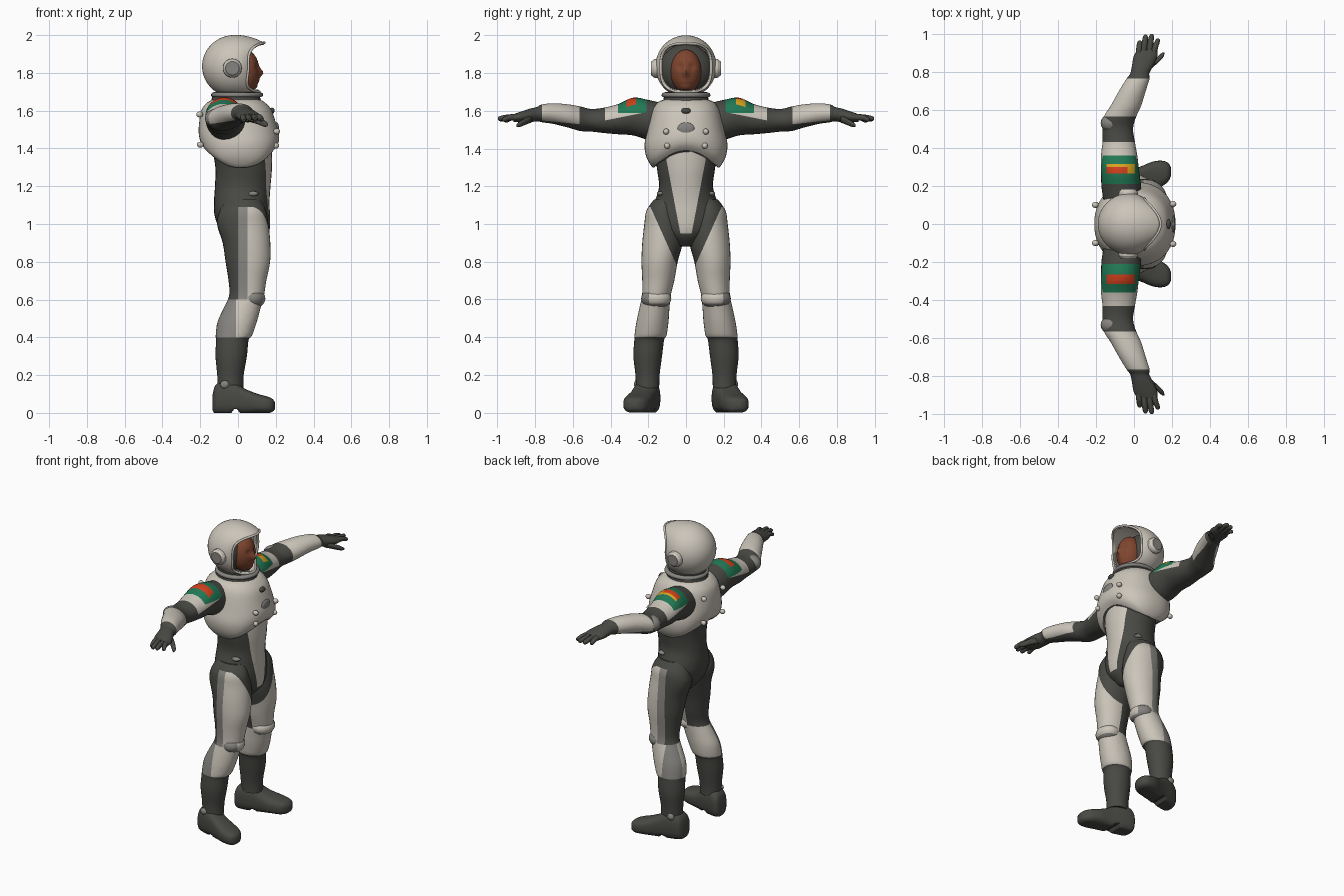
import bpy, bmesh, math
from mathutils import Vector

if "Cube" in bpy.data.objects:
    bpy.data.objects.remove(bpy.data.objects["Cube"])

COLOURS = [("warm_white", (0.60, 0.56, 0.49)), ("grey", (0.24, 0.23, 0.215)),
           ("charcoal", (0.065, 0.067, 0.058)), ("green", (0.015, 0.19, 0.09)),
           ("red", (0.62, 0.05, 0.012)), ("yellow", (0.70, 0.36, 0.015)),
           ("skin", (0.21, 0.06, 0.028))]
MATS = []
for n, c in COLOURS:
    m = bpy.data.materials.new(n)
    m.diffuse_color = (*c, 1)
    m.use_nodes = True
    m.node_tree.nodes["Principled BSDF"].inputs["Base Color"].default_value = m.diffuse_color
    MATS.append(m)
WHITE, GREY, DARK, GREEN, RED, YELLOW, SKIN = range(7)


def finish(name, bm, rule, side=1, cuts=()):
    """Cut clean colour borders, colour the faces, mirror in y if needed."""
    for p, n in cuts:
        bmesh.ops.bisect_plane(bm, geom=bm.verts[:] + bm.edges[:] + bm.faces[:],
                               dist=1e-5, plane_co=p, plane_no=n)
    bmesh.ops.recalc_face_normals(bm, faces=bm.faces)
    bm.normal_update()
    for f in bm.faces:
        f.smooth = True
        f.material_index = rule if isinstance(rule, int) else rule(f.calc_center_median(), f.normal)
    if side < 0:
        for v in bm.verts:
            v.co.y *= -1
        bmesh.ops.reverse_faces(bm, faces=bm.faces)
    me = bpy.data.meshes.new(name)
    bm.to_mesh(me)
    bm.free()
    for m in MATS:
        me.materials.append(m)
    me.set_sharp_from_angle(angle=math.radians(45))
    ob = bpy.data.objects.new(name, me)
    bpy.context.collection.objects.link(ob)
    return ob


def loft(name, stations, u, v, rule, side=1, cuts=(), sub=4, seg=32, power=2, warp=None):
    """Smooth tube through stations (x, y, z, ru, rv); sections lie in the u-v plane."""
    S = [Vector(s) for s in stations]
    rows = []
    for i in range(len(S) - 1):
        a, b, c, d = S[max(i - 1, 0)], S[i], S[i + 1], S[min(i + 2, len(S) - 1)]
        for k in range(sub):
            t = k / sub
            rows.append(b + (c - a) * (t / 2) + (a * 2 - b * 5 + c * 4 - d) * (t * t / 2)
                        + (b * 3 - a - c * 3 + d) * (t ** 3 / 2))
    rows.append(S[-1])
    u, v = Vector(u), Vector(v)
    bm = bmesh.new()
    rings = []
    for r in rows:
        ring = []
        for k in range(seg):
            a = 2 * math.pi * k / seg
            ca, sa = math.cos(a), math.sin(a)
            ca = math.copysign(abs(ca) ** (2 / power), ca)
            sa = math.copysign(abs(sa) ** (2 / power), sa)
            co = Vector(r[:3]) + u * (r[3] * ca) + v * (r[4] * sa)
            ring.append(bm.verts.new(warp(co) if warp else co))
        rings.append(ring)
    for p, q in zip(rings, rings[1:]):
        for k in range(seg):
            j = (k + 1) % seg
            bm.faces.new((p[k], p[j], q[j], q[k]))
    bm.faces.new(rings[0])
    bm.faces.new(rings[-1])
    return finish(name, bm, rule, side, cuts)


def blob(name, c, r, rule, side=1, seg=24, warp=None):
    bm = bmesh.new()
    bmesh.ops.create_uvsphere(bm, u_segments=seg, v_segments=seg // 2, radius=1)
    for v in bm.verts:
        v.co = Vector([c[i] + v.co[i] * r[i] for i in range(3)])
        if warp:
            v.co = warp(v.co)
    return finish(name, bm, rule, side)


X, Y, Z = (1, 0, 0), (0, 1, 0), (0, 0, 1)

# Torso with tapered white belly panel
def panel_w(z):
    return 0.03 + (z - 0.95) * 0.19

loft("torso", [(.02, 0, 1.42, .16, .17), (.03, 0, 1.3, .15, .155), (.025, 0, 1.2, .147, .143),
               (.02, 0, 1.12, .147, .165), (.022, 0, 1.05, .147, .185), (.034, 0, .98, .135, .16),
               (.045, 0, .93, .11, .1), (.045, 0, .88, .06, .05)], X, Y,
     lambda c, n: WHITE if c.x > .05 and abs(c.y) < panel_w(c.z) and c.z > .95 else DARK,
     cuts=[((0, .03, .95), (0, 1, -.19)), ((0, -.03, .95), (0, 1, .19)), ((0, 0, .95), Z)])

# Rigid chest shell, arched at the front and back of its lower edge
def arch(co):
    k = max(0, 1 - (co.y / .18) ** 2) * (.095 if co.x > 0 else .08)
    co.z += k * max(0, (1.55 - co.z) / .25) ** 1.3
    return co

loft("chest_shell", [(-.01, 0, 1.66, .12, .115), (-.01, 0, 1.645, .15, .15), (-.008, 0, 1.6, .187, .178),
                     (0, 0, 1.5, .208, .203), (.007, 0, 1.42, .211, .22), (.012, 0, 1.35, .198, .208),
                     (.02, 0, 1.29, .165, .172)], X, Y,
     lambda c, n: GREY if n.z < -.9 else WHITE, seg=48, power=2.25, warp=arch)
blob("chest_badge", (.205, 0, 1.505), (.012, .045, .034), GREY)
blob("chest_port", (.18, 0, 1.6), (.014, .025, .016), DARK)
for s in (1, -1):
    for x, y, z in ((.205, .105, 1.49), (.2, .1, 1.415), (-.203, .1, 1.58), (-.2, .1, 1.42)):
        blob("shell_bolt", (x, y, z), (.018, .016, .016), WHITE, s, 12)

# Neck collar and helmet ring
loft("neck_collar", [(-.01, 0, 1.63, .14, .13), (-.01, 0, 1.66, .13, .12), (-.01, 0, 1.7, .12, .11)], X, Y, DARK)
loft("neck_ring", [(-.005, 0, 1.672, .125, .118), (-.005, 0, 1.677, .136, .128),
                   (-.005, 0, 1.69, .136, .128), (-.005, 0, 1.697, .125, .118)], X, Y, GREY)

# Helmet: open bowl around the x axis with a peaked brow
HC, HR = Vector((-.02, 0, 1.835)), (.17, .162, .165)

def helmet_point(phi, t):
    cy, sz = math.cos(phi), math.sin(phi)
    k = (abs(cy) ** 3 + abs(sz) ** 3) ** (-1 / 3)       # rounded-square opening
    h = .112 if sz > 0 else .135
    th0 = math.asin(min(.93, math.hypot(.134 * k * cy / HR[1], h * k * sz / HR[2])))
    ang = math.atan2(h * sz / HR[2], .134 * cy / HR[1])
    th = th0 + (math.pi - th0) * t
    p = HC + Vector((HR[0] * math.cos(th), HR[1] * math.sin(th) * math.cos(ang),
                     HR[2] * math.sin(th) * math.sin(ang)))
    push = .035 * max(0, sz) ** 2 + .035 * max(0, -sz) ** 2 - .02 * cy * cy
    fade = max(0, 1 - t * 2.2) ** 2
    p.x += push * fade
    p.z += .012 * max(0, sz) ** 2 * fade
    return p

bm = bmesh.new()
N, M = 64, 26
rings = [[bm.verts.new(helmet_point(2 * math.pi * k / N, j / M)) for k in range(N)] for j in range(M)]
tip = bm.verts.new(helmet_point(0, 1))
for p, q in zip(rings, rings[1:]):
    for k in range(N):
        bm.faces.new((p[k], p[(k + 1) % N], q[(k + 1) % N], q[k]))
for k in range(N):
    bm.faces.new((rings[-1][k], rings[-1][(k + 1) % N], tip))
helmet = finish("helmet", bm, WHITE)
mod = helmet.modifiers.new("wall", 'SOLIDIFY')
mod.thickness, mod.offset = .012, -1

# Rim bead around the face opening
cu = bpy.data.curves.new("helmet_rim", 'CURVE')
cu.dimensions, cu.bevel_depth, cu.bevel_resolution = '3D', .007, 2
sp = cu.splines.new('POLY')
sp.points.add(N - 1)
for k in range(N):
    sp.points[k].co = (*helmet_point(2 * math.pi * k / N, 0), 1)
sp.use_cyclic_u = True
cu.materials.append(MATS[WHITE])
bpy.context.collection.objects.link(bpy.data.objects.new("helmet_rim", cu))

# Head inside a dark lining
blob("helmet_lining", (-.035, 0, 1.82), (.1, .143, .135), DARK, seg=32)

def face_shape(co):
    if co.x > .05:
        y, z = co.y, co.z
        co.x += .022 * math.exp(-(y / .013) ** 2 - ((z - 1.80) / .022) ** 2)        # nose
        co.x += .008 * math.exp(-(y / .03) ** 2 - ((z - 1.755) / .012) ** 2)        # lips
        co.x += .014 * math.exp(-(y / .035) ** 2 - ((z - 1.722) / .018) ** 2)       # chin
        co.x -= .012 * math.exp(-((abs(y) - .032) / .016) ** 2 - ((z - 1.835) / .013) ** 2)
    return co

blob("head", (.035, 0, 1.81), (.078, .082, .115), SKIN, seg=56, warp=face_shape)

for s in (1, -1):
    # Ear cups
    loft("ear_cup", [(-.03, .135, 1.825, .05, .05), (-.03, .165, 1.825, .05, .05),
                     (-.03, .172, 1.825, .046, .046), (-.03, .185, 1.825, .036, .036)], X, Z,
         lambda c, n: GREY if n.y > .8 else WHITE, s)

    # Arm: white upper side, dark underside and elbow, green shoulder band with patch
    def arm_rule(c, n, s=s):
        if c.y > .765 or .43 < c.y < .565:
            return DARK
        if c.y > .565:
            return DARK if c.z < 1.53 + (c.y - .57) * .1 else WHITE
        if c.y < .21 or c.z < 1.585 - (c.y - .25) * .2:
            return DARK
        if c.y < .36 and c.z > 1.59:
            if .265 < c.y < .315 and -.145 < c.x < .005:
                return YELLOW if s > 0 and (c.x > -.035 or c.y > .3) else RED
            return GREEN
        return WHITE
    cuts = [((0, y, 0), Y) for y in (.21, .265, .3, .315, .36, .43, .565, .765)]
    cuts += [((x, 0, 0), X) for x in (-.145, -.035, .005)]
    cuts += [((0, 0, 1.59), Z), ((0, .25, 1.585), (0, .2, 1)), ((0, .57, 1.53), (0, -.1, 1))]
    loft("arm", [(-.06, .12, 1.54, .1, .1), (-.067, .2, 1.552, .104, .106), (-.073, .28, 1.57, .1, .1),
                 (-.078, .36, 1.556, .095, .08), (-.08, .43, 1.55, .085, .068), (-.085, .5, 1.55, .08, .06),
                 (-.075, .56, 1.558, .085, .065), (-.043, .62, 1.572, .08, .062), (-.008, .7, 1.585, .07, .055),
                 (.022, .765, 1.587, .06, .047), (.03, .79, 1.583, .05, .038), (.045, .83, 1.575, .056, .036),
                 (.06, .88, 1.567, .062, .028), (.07, .915, 1.562, .052, .02)], X, Z, arm_rule, s, cuts)
    blob("elbow_pad", (-.115, .53, 1.56), (.06, .05, .05), GREY, s)

    # Glove fingers and thumb
    for x0, y0, x1, y1, z1 in ((.025, .88, .03, .965, 1.55), (.05, .89, .06, .995, 1.557),
                               (.078, .89, .092, .998, 1.56), (.1, .89, .124, .975, 1.555)):
        loft("finger", [(x0, y0, 1.566, .017, .017), ((x0 + x1) / 2, (y0 + y1) / 2, 1.565, .016, .016),
                        (x1, y1 - .012, z1, .013, .013), (x1, y1, z1, .005, .005)], X, Z, DARK, s, seg=12)
    loft("thumb", [(.07, .82, 1.56, .025, .022), (.11, .85, 1.545, .02, .018),
                   (.14, .88, 1.53, .016, .015), (.153, .9, 1.522, .006, .006)], X, Z, DARK, s, seg=12)

    # Leg: white thigh front, grey side stripe, white shin, dark sock
    def leg_rule(c, n):
        if c.z < .4:
            return DARK
        if c.z < .6:
            return GREY if c.x < -.01 and n.y > .3 else WHITE
        if c.z > 1.09 or c.x < .0 or c.y < .04 + (c.z - .76) * .45:
            return DARK
        if c.x < .05:
            return GREY if c.y > .14 else DARK
        return WHITE
    loft("leg", [(.03, .1, 1.13, .09, .07), (.026, .122, 1.07, .122, .088), (.025, .118, 1.0, .136, .103),
                 (.045, .125, .9, .126, .107), (.052, .14, .8, .118, .096), (.05, .147, .7, .1, .085),
                 (.045, .157, .62, .092, .076), (.02, .168, .55, .098, .08), (-.005, .178, .48, .104, .085),
                 (-.022, .188, .41, .096, .085), (-.03, .195, .385, .086, .079), (-.036, .203, .3, .083, .076),
                 (-.04, .204, .2, .07, .064), (-.04, .204, .13, .068, .062)], X, Y, leg_rule, s,
         [((0, 0, z), Z) for z in (.4, .6, 1.09)] + [((x, 0, 0), X) for x in (-.01, 0, .05)]
         + [((0, .04, .76), (0, 1, -.45))])
    blob("knee_pad", (.075, .158, .605), (.07, .08, .055),
         lambda c, n: GREY if c.z < .575 or c.z > .64 or c.y > .19 else WHITE, s)
    blob("hip_clip", (.08, .135, 1.16), (.03, .02, .014), GREY, s, 12)

    # Boot, toe turned outward, flat sole
    def sole(co):
        co.z = max(co.z, .02 if -.03 < co.x < .0 else 0)
        return co
    loft("boot", [(-.135, .193, .055, .035, .04), (-.12, .196, .07, .058, .075), (-.08, .204, .08, .066, .09),
                  (-.02, .218, .075, .067, .085), (.04, .236, .06, .068, .066), (.1, .254, .05, .074, .052),
                  (.15, .266, .043, .066, .045), (.18, .272, .04, .048, .036), (.195, .275, .038, .02, .02)],
         Y, Z, DARK, s, power=2.8, warp=sole)
    blob("boot_clasp", (-.07, .262, .15), (.025, .014, .022), GREY, s, 12)
